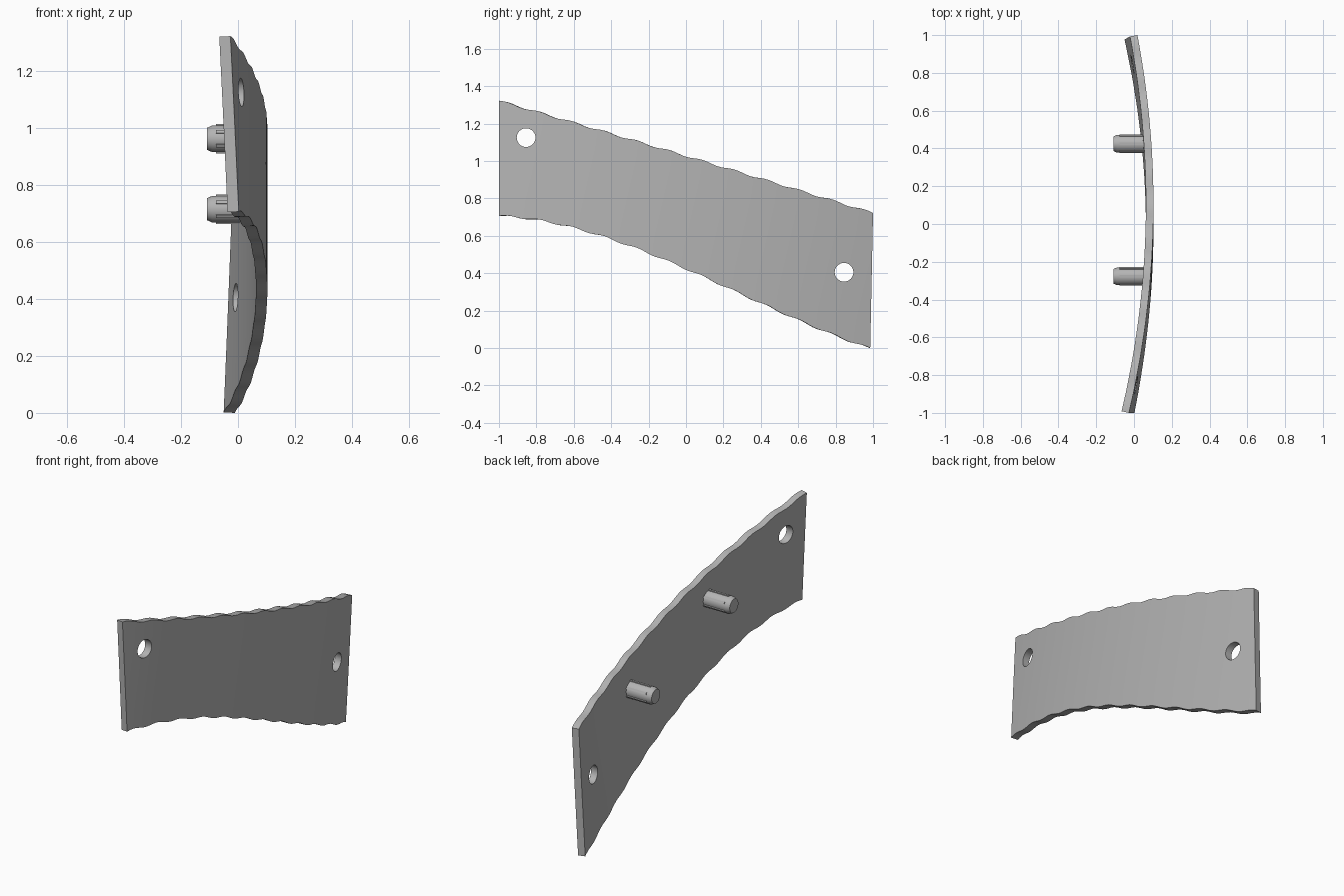
import bpy, bmesh, math
from mathutils import Vector, Matrix

if "Cube" in bpy.data.objects:
    bpy.data.objects.remove(bpy.data.objects["Cube"])

grey = bpy.data.materials.new("light grey")
grey.use_nodes = True
grey.diffuse_color = (0.45, 0.45, 0.45, 1)
grey.node_tree.nodes["Principled BSDF"].inputs["Base Color"].default_value = grey.diffuse_color

THICK, STEPS, WAVES = 0.04, 96, 11.5


def finish(bm, name):
    bmesh.ops.recalc_face_normals(bm, faces=bm.faces)
    mesh = bpy.data.meshes.new(name)
    bm.to_mesh(mesh)
    bm.free()
    mesh.materials.append(grey)
    obj = bpy.data.objects.new(name, mesh)
    bpy.context.collection.objects.link(obj)
    return obj


def smooth(obj):
    bpy.ops.object.select_all(action='DESELECT')
    bpy.context.view_layer.objects.active = obj
    obj.select_set(True)
    bpy.ops.object.shade_smooth_by_angle(angle=math.radians(30))


def bend(y, z):
    return 0.305 * y - 0.07 * z + 0.038


def outer_point(y, z):
    return Vector((0.103 - bend(y, z) ** 2, y, z))


def inner_point(y, z):
    b = bend(y, z)
    normal = Vector((1, 0.61 * b, -0.14 * b)).normalized()
    return outer_point(y, z) - normal * THICK


def ripple(y):
    return 0.005 * math.sin(math.pi * WAVES * (y + 1))


def top_edge(y):
    return 1.035 - 0.3 * y - 0.005 * y * y + ripple(y)


def bottom_edge(y):
    return 0.43 - 0.44 * y - 0.073 * y ** 2 + 0.083 * y ** 3 + ripple(y)


def cylinder_x(bm, r1, r2, x1, x2, y, z, sides=32):
    place = Matrix.Translation(((x1 + x2) / 2, y, z)) @ Matrix.Rotation(math.pi / 2, 4, 'Y')
    bmesh.ops.create_cone(bm, cap_ends=True, segments=sides, radius1=r1, radius2=r2,
                          depth=x2 - x1, matrix=place)


# Curved plate: two skins joined along the rippled rim
ROWS = 6
bm = bmesh.new()
skins = []
for point in (outer_point, inner_point):
    grid = []
    for i in range(STEPS + 1):
        t = -1 + 2 * i / STEPS
        column = []
        for j in range(ROWS + 1):
            v = j / ROWS
            y = t - 0.015 * (1 - v) * max(t, 0) ** 4
            z = bottom_edge(y) * (1 - v) + top_edge(y) * v
            column.append(bm.verts.new(point(y, z)))
        grid.append(column)
    for a, b in zip(grid, grid[1:]):
        for j in range(ROWS):
            bm.faces.new((a[j], b[j], b[j + 1], a[j + 1]))
    skins.append(grid)


def rim(grid):
    return ([c[0] for c in grid] + grid[-1][1:]
            + [c[-1] for c in grid[-2::-1]] + grid[0][-2:0:-1])


loop_a, loop_b = rim(skins[0]), rim(skins[1])
for k in range(len(loop_a)):
    n = (k + 1) % len(loop_a)
    bm.faces.new((loop_a[k], loop_a[n], loop_b[n], loop_b[k]))
low = min(v.co.z for v in bm.verts)
bmesh.ops.translate(bm, verts=bm.verts, vec=(0, 0, -low))
plate = finish(bm, "curved_plate")

# Two round holes near the ends
bm = bmesh.new()
for y, z in ((-0.855, 1.125), (0.845, 0.405)):
    cylinder_x(bm, 0.05, 0.05, -0.3, 0.3, y, z)
cutter = finish(bm, "hole_cutter")
cutter.hide_render = True
cut = plate.modifiers.new("holes", 'BOOLEAN')
cut.operation, cut.solver, cut.object = 'DIFFERENCE', 'EXACT', cutter
bpy.context.view_layer.objects.active = plate
bpy.ops.object.modifier_apply(modifier=cut.name)
bpy.data.objects.remove(cutter)
smooth(plate)

# Mounting pins with chamfered tips and thin grip ribs
for name, y, z in (("front_pin", -0.277, 0.962), ("back_pin", 0.425, 0.715)):
    bm = bmesh.new()
    cylinder_x(bm, 0.047, 0.047, -0.09, 0.08, y, z)
    cylinder_x(bm, 0.039, 0.047, -0.108, -0.09, y, z)
    # remove the hidden faces where tip and shaft meet
    inside = [f for f in bm.faces if len(f.verts) > 4
              and abs(f.calc_center_median().x + 0.09) < 0.001]
    bmesh.ops.delete(bm, geom=inside, context='FACES_ONLY')
    bmesh.ops.remove_doubles(bm, verts=bm.verts, dist=0.0005)
    for k in range(6):
        spin = Matrix.Translation((0, y, z)) @ Matrix.Rotation(k * math.pi / 3, 4, 'X')
        size = Matrix.Diagonal((0.14, 0.012, 0.01, 1))
        bmesh.ops.create_cube(bm, size=1, matrix=spin @ Matrix.Translation((-0.008, 0, 0.047)) @ size)
    smooth(finish(bm, name))
